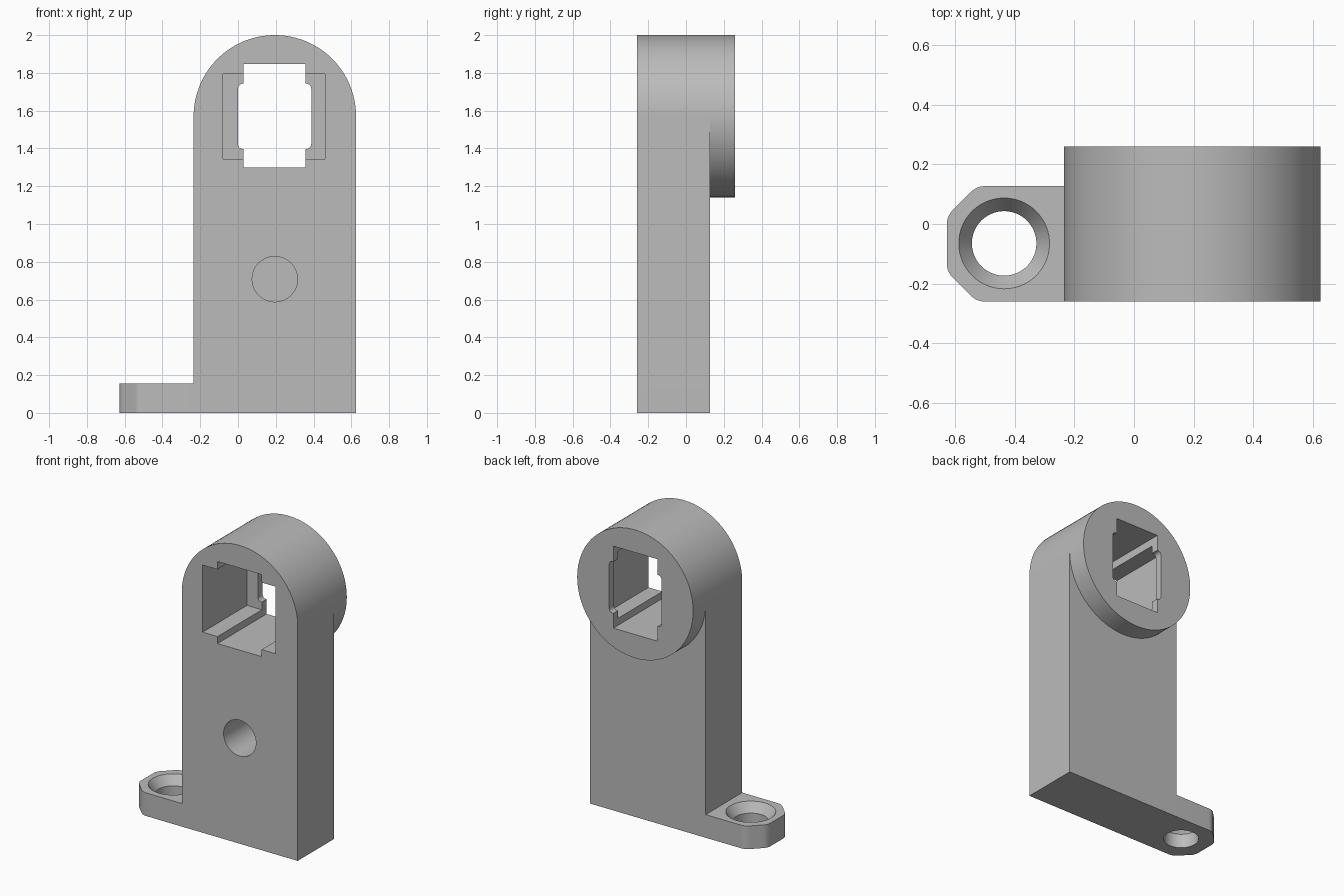
import bpy, bmesh, math
from mathutils import Vector

cube = bpy.data.objects.get("Cube")
if cube:
    bpy.data.objects.remove(cube, do_unlink=True)

grey = bpy.data.materials.new("plain grey")
grey.use_nodes = True
colour = (0.5, 0.5, 0.5, 1)
grey.diffuse_color = colour
grey.node_tree.nodes["Principled BSDF"].inputs["Base Color"].default_value = colour

FRONT, BACK, BARREL_BACK = -0.26, 0.127, 0.26
LEFT, RIGHT = -0.235, 0.625
CX, CZ, R = 0.195, 1.57, 0.43
SEG = 96


def arc(cx, cy, r, start=0, sweep=360, n=SEG):
    """Points along an arc; a full circle omits the repeated end point."""
    count = n if sweep == 360 else n + 1
    return [(cx + r * math.cos(math.radians(start + sweep * i / n)),
             cy + r * math.sin(math.radians(start + sweep * i / n))) for i in range(count)]


def rect(x0, y0, x1, y1):
    return [(x0, y0), (x1, y0), (x1, y1), (x0, y1)]


def soften(points, size, steps=8):
    """Round each corner whose size is above zero."""
    out = []
    for i, s in enumerate(size):
        p = Vector(points[i])
        if s == 0:
            out.append(tuple(p))
            continue
        a = p + (Vector(points[i - 1]) - p).normalized() * s
        b = p + (Vector(points[(i + 1) % len(points)]) - p).normalized() * s
        for k in range(steps + 1):
            t = k / steps
            out.append(tuple(a * (1 - t) ** 2 + p * 2 * t * (1 - t) + b * t * t))
    return out


def loft(name, rings):
    """Solid between two matching closed rings of 3D points."""
    bm = bmesh.new()
    a, b = [[bm.verts.new(p) for p in ring] for ring in rings]
    bm.faces.new(a)
    bm.faces.new(b)
    for i in range(len(a)):
        j = (i + 1) % len(a)
        bm.faces.new((a[i], a[j], b[j], b[i]))
    bmesh.ops.recalc_face_normals(bm, faces=bm.faces)
    mesh = bpy.data.meshes.new(name)
    bm.to_mesh(mesh)
    bm.free()
    obj = bpy.data.objects.new(name, mesh)
    mesh.materials.append(grey)
    bpy.context.collection.objects.link(obj)
    return obj


def along_y(name, profile, y0, y1):
    return loft(name, [[(x, y, z) for x, z in profile] for y in (y0, y1)])


def along_z(name, low, high, z0, z1):
    return loft(name, [[(x, y, z0) for x, y in low], [(x, y, z1) for x, y in high]])


def combine(target, tool, operation):
    mod = target.modifiers.new(operation.lower(), "BOOLEAN")
    mod.operation, mod.solver, mod.object = operation, "EXACT", tool
    bpy.context.view_layer.objects.active = target
    bpy.ops.object.modifier_apply(modifier=mod.name)
    bpy.data.objects.remove(tool, do_unlink=True)


# Upright with an arched top
bracket = along_y("mounting_bracket",
                  [(LEFT, 0), (RIGHT, 0)] + arc(CX, CZ, R, 0, 180, SEG // 2), FRONT, BACK)

# Round barrel standing out at the back
combine(bracket, along_y("barrel", arc(CX, CZ, R), BACK, BARREL_BACK), "UNION")

# Foot with chamfered, softened corners
end, c = -0.627, 0.1
outline = [(LEFT, FRONT), (LEFT, BACK), (end + c, BACK), (end, BACK - c),
           (end, FRONT + c), (end + c, FRONT)]
outline = soften(outline, [0, 0] + [0.03] * 4)
combine(bracket, along_z("foot", outline, outline, 0, 0.155), "UNION")

# Socket: deep front pocket, tall slot and rounded window in the back web
window = soften(rect(0.0, 1.397, 0.388, 1.743), [0.03] * 4)
cutters = [
    along_y("pocket_cutter", rect(-0.08, 1.345, 0.46, 1.795), -0.4, 0.21),
    along_y("slot_cutter", rect(0.03, 1.298, 0.357, 1.848), -0.4, 0.4),
    along_y("window_cutter", window, 0.1, 0.4),
    # Blind hole in the front
    along_y("blind_hole_cutter", arc(CX, 0.708, 0.12), -0.4, 0.05),
]

# Countersunk screw hole in the foot
hx, hy = -0.435, -0.065
cutters += [
    along_z("screw_cutter", arc(hx, hy, 0.108), arc(hx, hy, 0.108), -0.1, 0.3),
    along_z("countersink_cutter", arc(hx, hy, 0.064), arc(hx, hy, 0.196), 0.035, 0.215),
]
for cutter in cutters:
    combine(bracket, cutter, "DIFFERENCE")

# Smooth curved walls, crisp edges
bpy.ops.object.select_all(action="DESELECT")
bracket.select_set(True)
bpy.context.view_layer.objects.active = bracket
bpy.ops.object.shade_smooth_by_angle(angle=math.radians(30))
